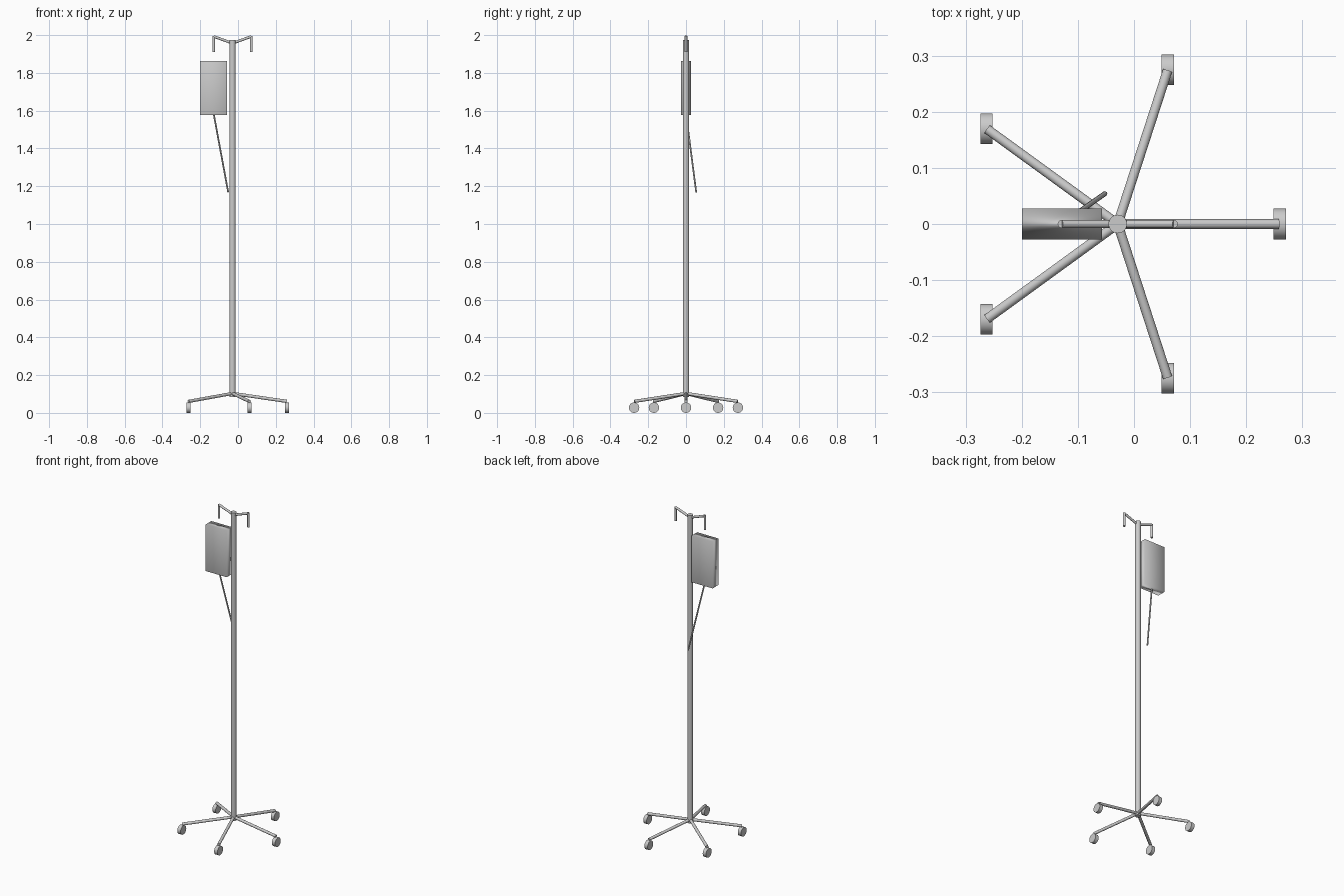
import bpy, math
from mathutils import Vector

if "Cube" in bpy.data.objects:
    bpy.data.objects.remove(bpy.data.objects["Cube"])

PX = -0.029  # pole axis x


def rod(name, a, b, r, sides=24):
    a, b = Vector(a), Vector(b)
    d = b - a
    bpy.ops.mesh.primitive_cylinder_add(vertices=sides, radius=r, depth=d.length, location=(a + b) / 2)
    o = bpy.context.object
    o.name = name
    o.rotation_euler = d.to_track_quat('Z', 'Y').to_euler()
    bpy.ops.object.shade_smooth_by_angle()
    return o


# Upright pole
rod("pole", (PX, 0, 0.085), (PX, 0, 1.975), 0.0165, 32)

# Five splayed legs with castor wheels, all rolling along y
for i in range(5):
    a = math.radians(72 * i)
    x, y = PX + 0.287 * math.cos(a), 0.287 * math.sin(a)
    rod(f"leg_{i}", (PX, 0, 0.103), (x, y, 0.061), 0.0085)
    wx, wy = PX + 0.289 * math.cos(a), 0.289 * math.sin(a)
    rod(f"wheel_{i}", (wx - 0.011, wy, 0.0275), (wx + 0.011, wy, 0.0275), 0.0275, 32)

# Pair of hanging hooks: sloping arm and drop
for side, label in ((-1, "left"), (1, "right")):
    tip = (PX + side * 0.1, 0, 1.993)
    rod(f"{label}_hook_arm", (PX, 0, 1.957), tip, 0.007, 16)
    rod(f"{label}_hook_drop", (tip[0], 0, 1.995), (tip[0], 0, 1.91), 0.007, 16)

# Fluid bag
bpy.ops.mesh.primitive_cube_add(size=1, location=(-0.1285, 0, 1.72))
bag = bpy.context.object
bag.name = "fluid_bag"
bag.scale = (0.143, 0.055, 0.286)
bpy.ops.object.shade_smooth()

# Drip tube
rod("drip_tube", (-0.129, 0, 1.585), (-0.052, 0.054, 1.168), 0.0045, 12)
